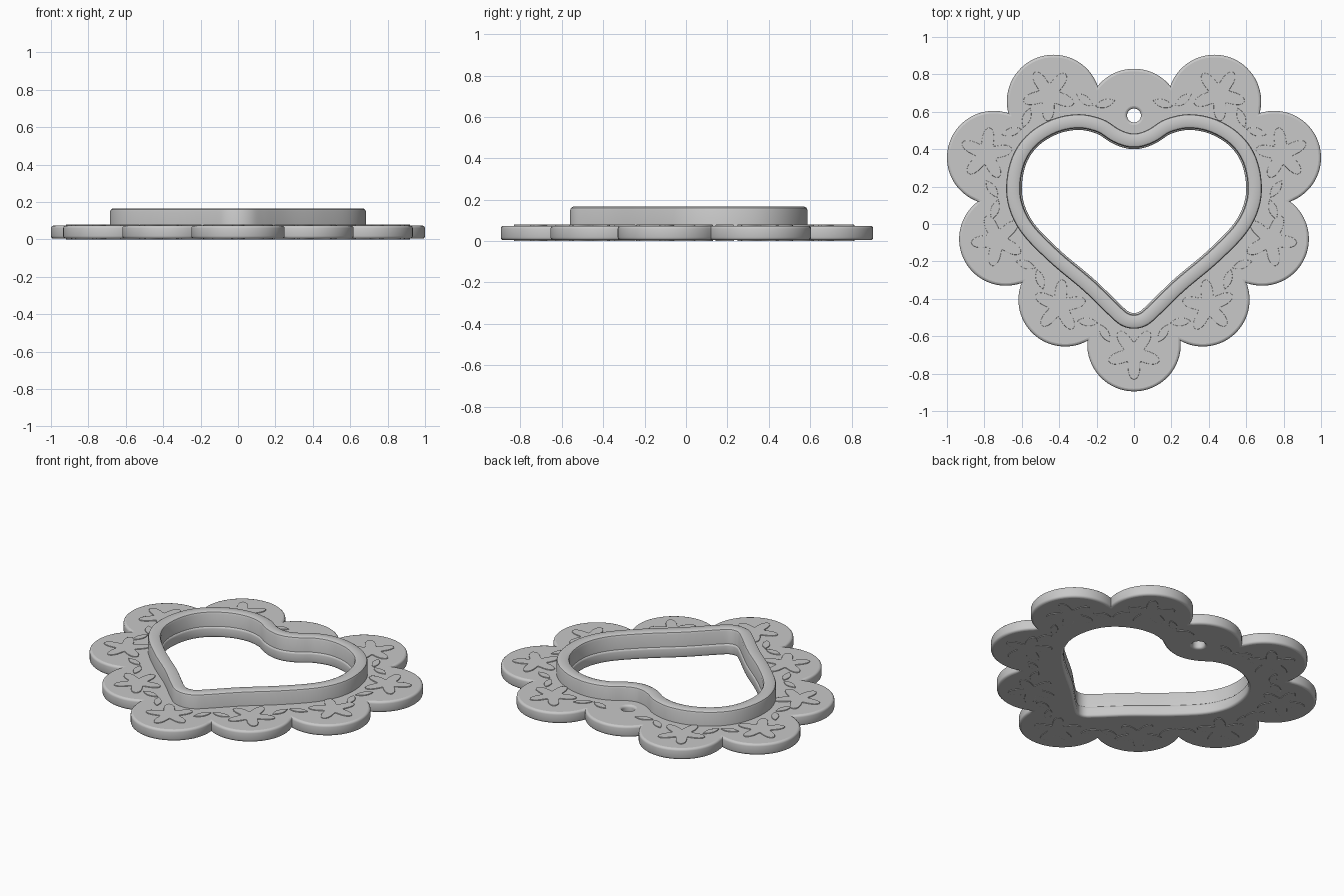
import bpy, math
from mathutils import Vector

if "Cube" in bpy.data.objects:
    bpy.data.objects.remove(bpy.data.objects["Cube"])

grey = bpy.data.materials.new("plain grey")
grey.use_nodes = True
grey.diffuse_color = (0.58, 0.58, 0.58, 1)
grey.node_tree.nodes["Principled BSDF"].inputs["Base Color"].default_value = (0.58, 0.58, 0.58, 1)


def finish(obj):
    """Give the part its colour and smooth shading with sharp edges kept."""
    obj.data.materials.clear()
    obj.data.materials.append(grey)
    bpy.ops.object.select_all(action='DESELECT')
    obj.select_set(True)
    bpy.context.view_layer.objects.active = obj
    if obj.type == 'CURVE':
        bpy.ops.object.convert(target='MESH')
    bpy.ops.object.shade_smooth_by_angle(angle=math.radians(35))


def slab(name, loops, low, high, bevel):
    """Filled flat outlines with thickness and rounded edges; inner loops are holes."""
    curve = bpy.data.curves.new(name, 'CURVE')
    curve.dimensions = '2D'
    curve.fill_mode = 'BOTH'
    for loop in loops:
        spline = curve.splines.new('POLY')
        spline.points.add(len(loop) - 1)
        for point, p in zip(spline.points, loop):
            point.co = (p.x, p.y, 0, 1)
        spline.use_cyclic_u = True
    curve.extrude = (high - low) / 2 - bevel
    curve.bevel_depth = bevel
    curve.bevel_resolution = 2
    curve.offset = -bevel
    obj = bpy.data.objects.new(name, curve)
    bpy.context.collection.objects.link(obj)
    obj.location.z = (low + high) / 2
    finish(obj)


def polar(center, radius, angle):
    return center + radius * Vector((math.cos(angle), math.sin(angle)))


def smooth_loop(points, steps):
    """Closed smooth curve through the points."""
    result, n = [], len(points)
    for i in range(n):
        a, b, c, d = (points[(i + k) % n] for k in (-1, 0, 1, 2))
        for s in range(steps):
            t = s / steps
            result.append(0.5 * (2 * b + (c - a) * t + (2 * a - 5 * b + 4 * c - d) * t ** 2
                                 + (3 * b - a - 3 * c + d) * t ** 3))
    return result


def inset(loop, distance):
    """Move a counterclockwise loop inwards along its normals."""
    result = []
    for i, p in enumerate(loop):
        along = (loop[(i + 1) % len(loop)] - loop[i - 1]).normalized()
        result.append(p + distance * Vector((-along.y, along.x)))
    return result


# Heart outline: one half, mirrored, counterclockwise from the lower tip
half = [Vector(p) for p in (
    (0, -.56), (.07, -.542), (.14, -.483), (.27, -.357), (.45, -.205), (.6, -.05), (.67, .09),
    (.682, .23), (.645, .375), (.56, .487), (.43, .563), (.29, .587), (.165, .56), (.075, .505), (0, .484))]
mirrored = [Vector((-p.x, p.y)) for p in reversed(half[1:-1])]
heart = smooth_loop(half + mirrored, 6)

# Scallop centres, counterclockwise from the top
left = [Vector(p) for p in ((-.43, .655), (-.75, .355), (-.685, -.08), (-.368, -.405))]
right = [Vector((-p.x, p.y)) for p in reversed(left)]
top = Vector((0, .58))
lobes = [top] + left + [Vector((0, -.645))] + right
radius = 0.25

# Notches where neighbouring scallops meet on the outside
notches = []
for i, a in enumerate(lobes):
    b = lobes[(i + 1) % len(lobes)]
    step = b - a
    outward = Vector((step.y, -step.x)).normalized()
    reach = math.sqrt(radius ** 2 - (step.length / 2) ** 2)
    notches.append(((a + b) / 2 + outward * reach, outward))

# Scalloped plate outline
outline = []
for i, c in enumerate(lobes):
    start, end = notches[i - 1][0] - c, notches[i][0] - c
    a0 = math.atan2(start.y, start.x)
    sweep = (math.atan2(end.y, end.x) - a0) % math.tau
    outline += [polar(c, radius, a0 + sweep * k / 32) for k in range(32)]

hanging_hole = [polar(top, 0.037, math.tau * k / 32) for k in range(32)]
slab("scalloped_plate", [outline, inset(heart, 0.084), hanging_hole], 0.004, 0.074, 0.014)

# Raised heart rim, swept from a rounded section of (inset, height)
section = [(0, .03), (0, .15), (.004, .16), (.014, .166), (.06, .166), (.071, .161),
           (.076, .15), (.076, .03)]
verts, faces, n, m = [], [], len(heart), len(section)
for distance, z in section:
    verts += [(p.x, p.y, z) for p in inset(heart, distance)]
for j in range(m):
    k = (j + 1) % m
    for i in range(n):
        faces.append((j * n + i, j * n + (i + 1) % n, k * n + (i + 1) % n, k * n + i))
mesh = bpy.data.meshes.new("heart_rim")
mesh.from_pydata(verts, [], faces)
rim = bpy.data.objects.new("heart_rim", mesh)
bpy.context.collection.objects.link(rim)
finish(rim)

# Star flowers, slightly proud of both plate faces
stars = []
for c in lobes[1:]:
    facing = math.atan2(c.y, c.x)
    center = polar(c, 0.045, facing)
    stars.append([polar(center, 0.1 + 0.042 * math.cos(5 * t), facing + t)
                  for t in (math.tau * k / 60 for k in range(60))])
slab("star_flowers", stars, 0, 0.079, 0.002)

# Pairs of leaves below each notch
leaves = []
for notch, outward in notches:
    side = Vector((-outward.y, outward.x))
    for sign in (-1, 1):
        center = notch - outward * 0.085 + side * sign * 0.055
        along = (side * sign + outward * 0.5).normalized()
        across = Vector((-along.y, along.x))
        leaves.append([center + along * 0.055 * math.cos(t) + across * 0.022 * math.sin(t) * abs(math.sin(t))
                       for t in (math.tau * k / 24 for k in range(24))])
slab("leaves", leaves, 0, 0.079, 0.002)
